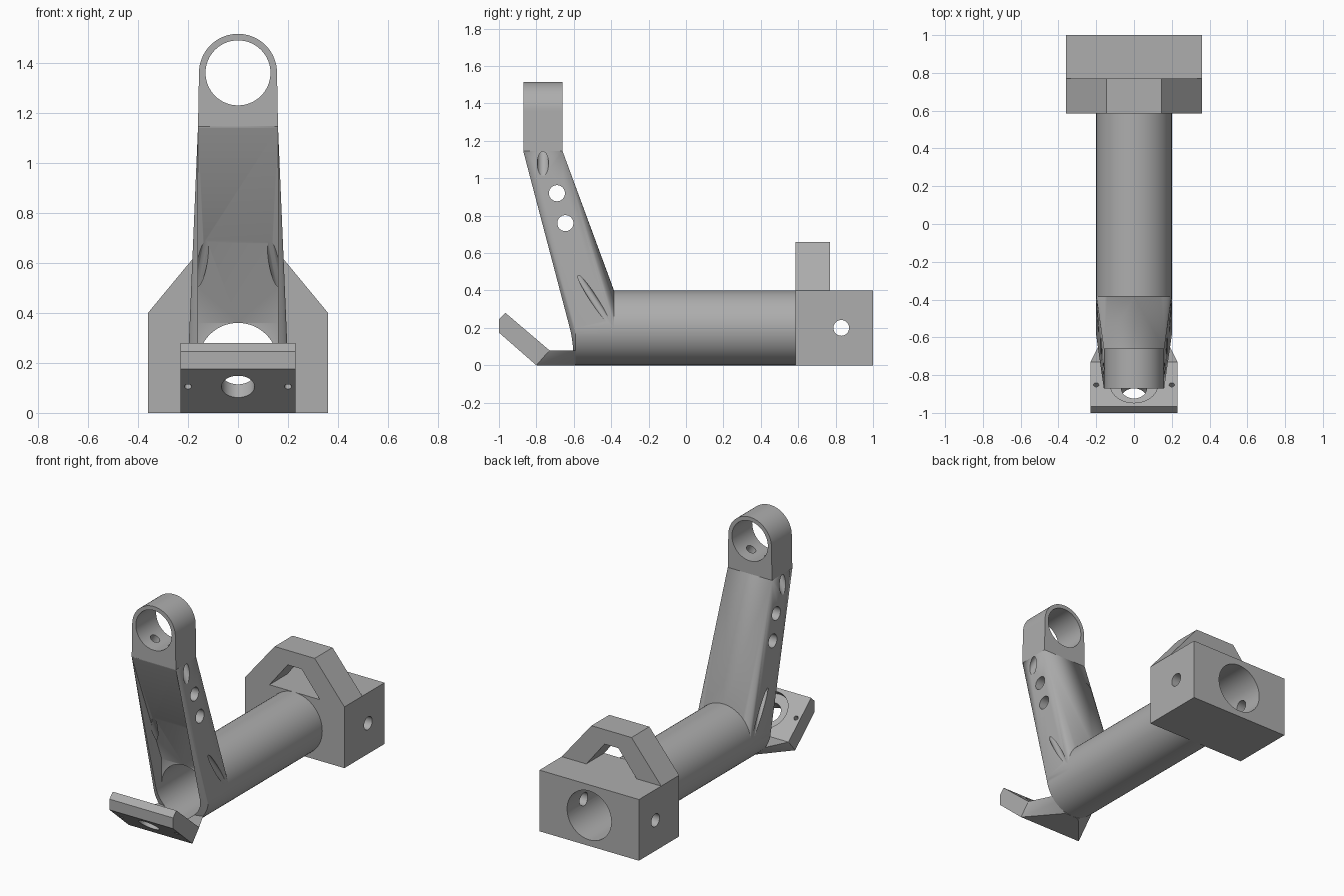
import bpy, bmesh, math
from mathutils import Vector

if "Cube" in bpy.data.objects:
    bpy.data.objects.remove(bpy.data.objects["Cube"])

GREY = (0.42, 0.42, 0.42, 1)
mat = bpy.data.materials.new("plain grey")
mat.use_nodes = True
mat.diffuse_color = GREY
mat.node_tree.nodes["Principled BSDF"].inputs["Base Color"].default_value = GREY


def add(name, bm):
    bmesh.ops.recalc_face_normals(bm, faces=bm.faces)
    me = bpy.data.meshes.new(name)
    bm.to_mesh(me)
    bm.free()
    me.materials.append(mat)
    ob = bpy.data.objects.new(name, me)
    bpy.context.collection.objects.link(ob)
    return ob


def prism(name, pts, lo, hi, axis):
    """Extrude an outline along x (outline in y, z) or along y (outline in x, z)."""
    bm = bmesh.new()
    place = (lambda p, d: (d, *p)) if axis == "x" else (lambda p, d: (p[0], d, p[1]))
    a = [bm.verts.new(place(p, lo)) for p in pts]
    b = [bm.verts.new(place(p, hi)) for p in pts]
    bm.faces.new(a)
    bm.faces.new(b)
    for i in range(len(pts)):
        j = (i + 1) % len(pts)
        bm.faces.new((a[i], a[j], b[j], b[i]))
    return add(name, bm)


def hull(name, pts):
    bm = bmesh.new()
    for p in pts:
        bm.verts.new(p)
    res = bmesh.ops.convex_hull(bm, input=bm.verts)
    spare = {e for e in res["geom_interior"] + res["geom_unused"]
             if isinstance(e, bmesh.types.BMVert)}
    bmesh.ops.delete(bm, geom=list(spare), context="VERTS")
    bmesh.ops.dissolve_limit(bm, angle_limit=0.005, verts=bm.verts, edges=bm.edges)
    return add(name, bm)


def arc(r, cz, start=0, end=360, n=64):
    steps = n if end - start == 360 else n + 1
    angles = [math.radians(start + (end - start) * i / n) for i in range(steps)]
    return [(r * math.cos(t), cz + r * math.sin(t)) for t in angles]


def rod(start, end, r, n=48):
    """Round cutter between two points."""
    a, b = Vector(start), Vector(end)
    bm = bmesh.new()
    bmesh.ops.create_cone(bm, cap_ends=True, segments=n, radius1=r, radius2=r,
                          depth=(b - a).length)
    turn = (b - a).to_track_quat("Z", "Y").to_matrix().to_4x4()
    bm.transform(turn)
    bmesh.ops.translate(bm, verts=bm.verts, vec=(a + b) / 2)
    ob = add("cutter", bm)
    ob.hide_render = True
    return ob


def cut(ob, cutters):
    for c in cutters:
        m = ob.modifiers.new("cut", "BOOLEAN")
        m.operation, m.solver, m.object = "DIFFERENCE", "EXACT", c
    dg = bpy.context.evaluated_depsgraph_get()
    me = bpy.data.meshes.new_from_object(ob.evaluated_get(dg))
    ob.modifiers.clear()
    ob.data = me


# Main tube and the bore running through everything
tube = prism("tube", arc(0.2, 0.2), -0.385, 0.585, "y")
bore = prism("cutter", arc(0.16, 0.2), -0.72, 1.1, "y")

# Leaning mast, blended from the tube to a rectangular top
mast_pts = [(x, y, z) for y in (-0.59, -0.385) for x, z in arc(0.2, 0.2)]
mast_pts += [(x, y, 1.145) for x in (-0.16, 0.16) for y in (-0.87, -0.66)]
mast = hull("mast", mast_pts)
channel = prism("cutter", [(-0.868, 1.14), (-0.56, 0.36), (-0.56, 0.2), (-1, 0.2), (-1, 1.14)],
                -0.16, 0.16, "x")

# Eye at the top of the mast
eye = prism("mast_eye", [(-0.16, 1.145), (0.16, 1.145)] + arc(0.156, 1.36, 0, 180),
            -0.87, -0.66, "y")
eye_bore = prism("cutter", arc(0.13, 1.36), -1, -0.5, "y")

# Cross holes, cable holes from the eye, and cable holes from the tube side
mast_holes = [rod((-0.4, y, z), (0.4, y, z), 0.043) for y, z in ((-0.69, 0.92), (-0.645, 0.76))]
eye_holes = []
for s in (-1, 1):
    eye_holes.append(rod((s * 0.02, -0.765, 1.325), (s * 0.26, -0.765, 0.91), 0.03))
    mast_holes.append(rod((s * 0.235, -0.36, 0.15), (s * 0.105, -0.78, 0.79), 0.02))

# Rear block and the open bracket above it
block = prism("rear_block", [(-0.36, 0), (0.36, 0), (0.36, 0.4), (-0.36, 0.4)], 0.585, 1, "y")
bracket = prism("bracket", [(-0.36, 0.4), (0.36, 0.4), (0.145, 0.66), (-0.145, 0.66)],
                0.585, 0.77, "y")
window = prism("cutter", [(-0.19, 0.39), (0.19, 0.39), (0.05, 0.565), (-0.05, 0.565)],
               0.5, 0.9, "y")
block_hole = rod((-0.5, 0.83, 0.2), (0.5, 0.83, 0.2), 0.042)

# Tilted front plate with a flared neck to the tube
plate = prism("front_plate", [(-0.8, 0), (-1, 0.175), (-1, 0.245), (-0.965, 0.28), (-0.73, 0.08)],
              -0.23, 0.23, "x")
neck_pts = []
for s in (-1, 1):
    neck_pts += [(s * 0.23, -0.8, 0), (s * 0.23, -0.73, 0.08), (s * 0.16, -0.59, 0.08),
                 (s * 0.132, -0.59, 0.05), (s * 0.05, -0.59, 0)]
neck = hull("plate_neck", neck_pts)

# Plate holes, drilled square to its tilted face
normal = Vector((0, 0.659, 0.753))
centre = Vector((0, -0.92, 0.105))
plate_holes = [rod(centre - normal * 0.1, centre + normal * 0.3, 0.066),
               rod(centre + normal * 0.07, centre + normal * 0.3, 0.125)]
for s in (-1, 1):
    c = centre + Vector((s * 0.2, 0, 0))
    plate_holes.append(rod(c - normal * 0.1, c + normal * 0.3, 0.014, 24))

cut(tube, [bore])
cut(mast, [bore, channel, eye_bore] + mast_holes + eye_holes)
cut(eye, [eye_bore] + eye_holes)
cut(block, [bore, block_hole])
cut(bracket, [window])
cut(plate, plate_holes)
cut(neck, [bore] + plate_holes)

# Remove helpers and shade
parts = [tube, mast, eye, block, bracket, plate, neck]
for ob in list(bpy.data.objects):
    if ob.name.startswith("cutter"):
        bpy.data.objects.remove(ob)
bpy.ops.object.select_all(action="DESELECT")
for ob in parts:
    ob.select_set(True)
bpy.context.view_layer.objects.active = tube
bpy.ops.object.shade_smooth_by_angle(angle=math.radians(25))
